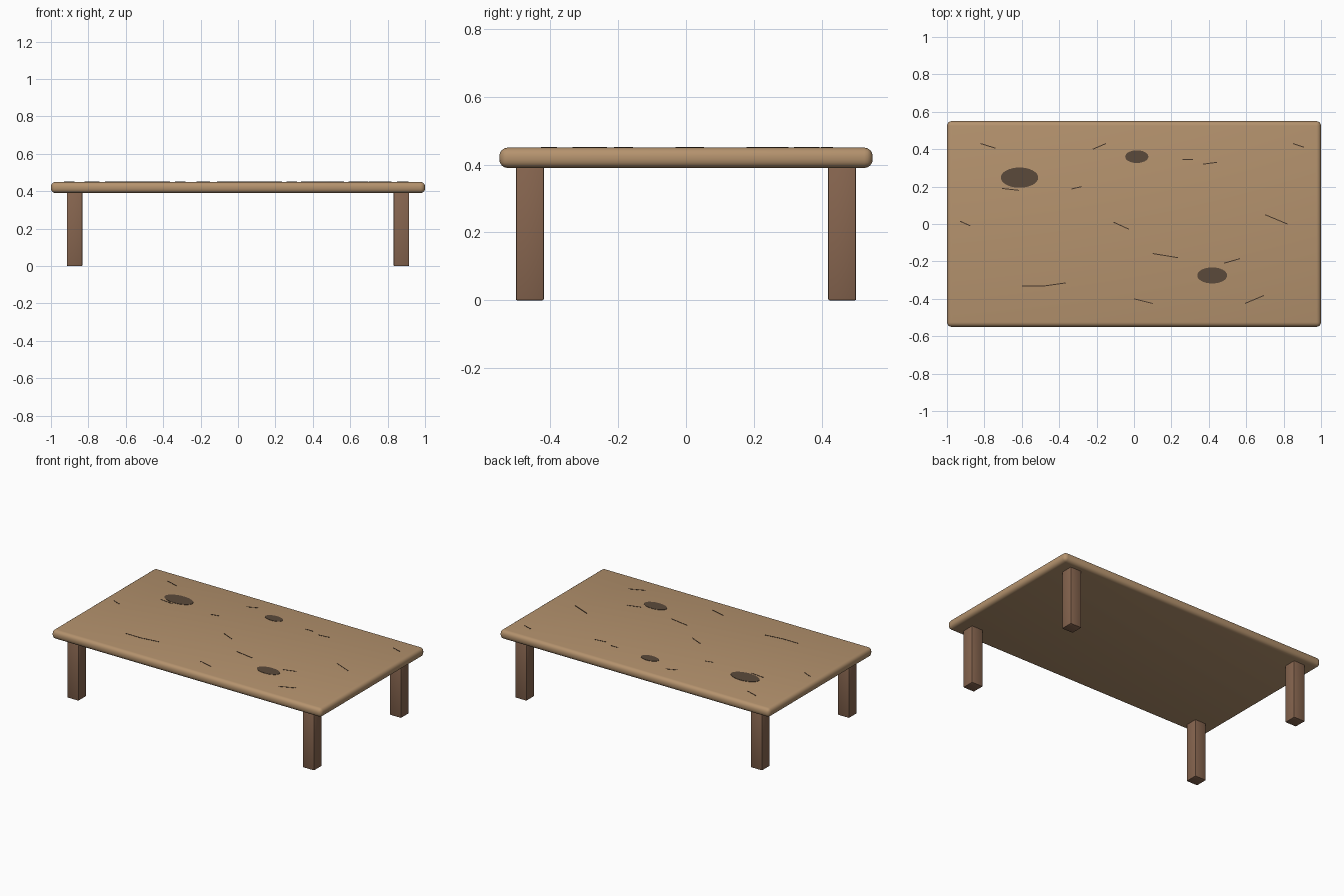
import bpy
import math

if "Cube" in bpy.data.objects:
    bpy.data.objects.remove(bpy.data.objects["Cube"])


def material(name, rgb):
    m = bpy.data.materials.new(name)
    m.diffuse_color = (*rgb, 1)
    m.use_nodes = True
    m.node_tree.nodes["Principled BSDF"].inputs["Base Color"].default_value = m.diffuse_color
    return m


top_wood = material("top_wood", (0.46, 0.29, 0.155))
leg_wood = material("leg_wood", (0.24, 0.13, 0.078))
knot_wood = material("knot_wood", (0.105, 0.068, 0.043))
scratch_dark = material("scratch_dark", (0.06, 0.037, 0.023))


def box(name, loc, size, mat, bevel=0, segments=1, angle=0):
    bpy.ops.mesh.primitive_cube_add(size=1, location=loc)
    o = bpy.context.object
    o.name = name
    o.scale = size
    bpy.ops.object.transform_apply(location=False, rotation=False, scale=True)
    o.rotation_euler.z = angle
    o.data.materials.append(mat)
    if bevel:
        b = o.modifiers.new("bevel", 'BEVEL')
        b.width = bevel
        b.segments = segments
        bpy.ops.object.modifier_apply(modifier=b.name)
        bpy.ops.object.shade_smooth_by_angle(angle=math.radians(35))
    return o


TOP = 0.45

# Rounded table top
box("table_top", (0, 0, 0.42), (2, 1.1, 0.06), top_wood, 0.025, 4)

# Four square legs
for sx, side in ((-1, "left"), (1, "right")):
    for sy, end in ((-1, "front"), (1, "back")):
        box(f"{end}_{side}_leg", (sx * 0.873, sy * 0.46, 0.197),
            (0.083, 0.083, 0.394), leg_wood, 0.005, 2)

# Oval wood knots: x, y, half length, half width
for x, y, rx, ry in ((-0.612, 0.248, 0.10, 0.054),
                     (0.015, 0.36, 0.062, 0.034),
                     (0.418, -0.275, 0.08, 0.043)):
    bpy.ops.mesh.primitive_cylinder_add(vertices=32, radius=1, depth=0.004,
                                        location=(x, y, TOP))
    o = bpy.context.object
    o.name = "knot"
    o.scale = (rx, ry, 1)
    bpy.ops.object.transform_apply(location=False, rotation=False, scale=True)
    o.data.materials.append(knot_wood)

# Thin scratches: start and end points on the top
scratches = [
    (-0.82, 0.43, -0.74, 0.405), (-0.22, 0.40, -0.15, 0.43),
    (0.26, 0.345, 0.315, 0.345), (0.37, 0.32, 0.445, 0.33),
    (0.85, 0.43, 0.91, 0.41), (-0.705, 0.19, -0.615, 0.18),
    (-0.335, 0.187, -0.28, 0.20), (-0.93, 0.015, -0.875, -0.01),
    (-0.11, 0.01, -0.027, -0.028), (0.70, 0.05, 0.82, 0.0),
    (0.10, -0.158, 0.235, -0.18), (0.48, -0.21, 0.567, -0.185),
    (-0.60, -0.332, -0.485, -0.332), (-0.485, -0.332, -0.365, -0.315),
    (0.0, -0.40, 0.10, -0.425), (0.593, -0.425, 0.695, -0.382),
]
for x1, y1, x2, y2 in scratches:
    box("scratch", ((x1 + x2) / 2, (y1 + y2) / 2, TOP),
        (math.hypot(x2 - x1, y2 - y1), 0.005, 0.003), scratch_dark,
        angle=math.atan2(y2 - y1, x2 - x1))
